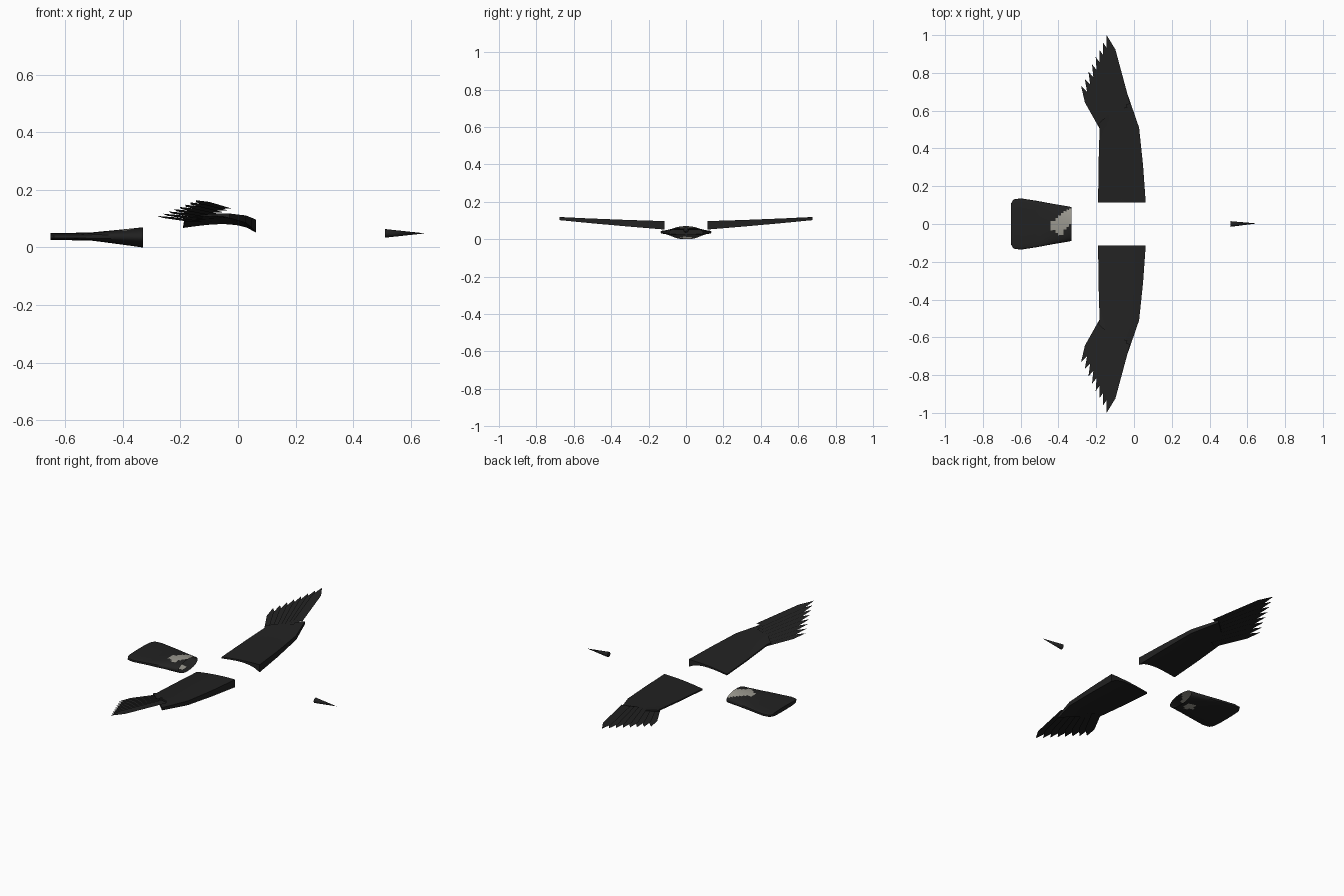
import bpy, math
from mathutils import Vector

old = bpy.data.objects.get("Cube")
if old:
    bpy.data.objects.remove(old, do_unlink=True)


def material(name, color):
    m = bpy.data.materials.new(name)
    m.use_nodes = True
    m.diffuse_color = (*color, 1)
    m.node_tree.nodes["Principled BSDF"].inputs["Base Color"].default_value = (*color, 1)
    return m


black = material("black_plumage", (0.016, 0.016, 0.016))
pale = material("pale_grey", (0.32, 0.31, 0.27))


def build(name, verts, faces, mats=(black,), smooth=False):
    mesh = bpy.data.meshes.new(name)
    mesh.from_pydata([tuple(v) for v in verts], [], faces)
    for m in mats:
        mesh.materials.append(m)
    ob = bpy.data.objects.new(name, mesh)
    bpy.context.collection.objects.link(ob)
    if smooth:
        bpy.ops.object.select_all(action="DESELECT")
        ob.select_set(True)
        bpy.context.view_layer.objects.active = ob
        bpy.ops.object.shade_smooth_by_angle(angle=math.radians(35))
    return ob


def loft(rings, cap_start, cap_end):
    n = len(rings[0])
    verts = [v for r in rings for v in r]
    faces = []
    for i in range(len(rings) - 1):
        for j in range(n):
            k = (j + 1) % n
            faces.append((i * n + j, i * n + k, (i + 1) * n + k, (i + 1) * n + j))
    if cap_start:
        faces.append(tuple(reversed(range(n))))
    if cap_end:
        faces.append(tuple(range(len(verts) - n, len(verts))))
    return verts, faces


# Arm of the wing: leading xy, trailing xy, leading top/bottom z, trailing z
STATIONS = [
    (0.062, 0.115, -0.19, 0.115, 0.097, 0.052, 0.068),
    (0.048, 0.31, -0.188, 0.31, 0.103, 0.068, 0.080),
    (0.027, 0.51, -0.182, 0.51, 0.111, 0.086, 0.094),
    (-0.03, 0.675, -0.19, 0.53, 0.118, 0.102, 0.098),
]
CHORD = 8


def wing_ring(s, side):
    lead, trail = Vector(s[:2]), Vector(s[2:4])
    top, low, back = s[4:]
    upper, under = [], []
    for i in range(CHORD + 1):
        t = i / CHORD
        p = lead.lerp(trail, t)
        z_top = top + (back + 0.008 - top) * t * t
        arch = 0.5 * (top - low) * math.sin(math.pi * t ** 0.7)
        z_low = min(low + (back - low) * t + arch, z_top - 0.006)
        upper.append((p.x, side * p.y, z_top))
        under.append((p.x, side * p.y, z_low))
    ring = upper + under[::-1]
    return ring if side > 0 else ring[::-1]


# Flight feathers: thin stacked blades, fanned along the hand
def feathers(name, side, count=8):
    verts, faces = [], []
    for i in range(count):
        t = i / (count - 1)
        base = Vector((-0.145, 0.49)).lerp(Vector((-0.045, 0.63)), t)
        tip = Vector((-0.28, 0.73)).lerp(Vector((-0.145, 1.0)), t)
        d = (tip - base).normalized()
        n = Vector((-d.y, d.x))
        w = 0.025
        shoulder = tip - d * 0.085
        outline = [base + n * w, base - n * w, shoulder - n * w, tip, shoulder + n * w]
        start = len(verts)
        for p in outline:
            verts.append((p.x, side * p.y, 0.107 + 0.033 * t + 0.08 * (p.y - 0.7)))
        ids = list(range(start, start + len(outline)))
        faces.append(ids if side > 0 else ids[::-1])
    build(name, verts, faces)


for side, label in ((1, "back"), (-1, "front")):
    v, f = loft([wing_ring(s, side) for s in STATIONS], True, True)
    build(label + "_wing", v, f, smooth=True)
    feathers(label + "_flight_feathers", side)

# Tail: round open rump flattening into a broad fan (x, half width, half height)
TAIL = [(-0.33, 0.09, 0.035), (-0.43, 0.107, 0.023), (-0.51, 0.122, 0.014),
        (-0.60, 0.136, 0.0125), (-0.638, 0.13, 0.0125), (-0.65, 0.11, 0.012)]
SEG, SUB = 40, 7
rings = []
for a, b in zip(TAIL, TAIL[1:]):
    last = b is TAIL[-1]
    for k in range(SUB + (1 if last else 0)):
        x, ry, rz = Vector(a).lerp(Vector(b), k / SUB)
        flat = min(1, (-0.33 - x) / 0.17)
        power = 1 - 0.55 * flat
        ring = []
        for j in range(SEG):
            c, s = math.cos(math.tau * j / SEG), math.sin(math.tau * j / SEG)
            zz = math.copysign(abs(s) ** power, s) if abs(s) > 1e-6 else 0
            ring.append((x, ry * c, 0.035 + 0.003 * flat + rz * zz))
        rings.append(ring)
v, f = loft(rings, False, True)
tail = build("tail", v, f, (black, pale), smooth=True)

# Pale patches on the rump
TOP_PATCH = [(-0.37, 0.07), (-0.33, 0.08), (-0.33, 0.01), (-0.385, -0.06),
             (-0.437, -0.03), (-0.437, 0.01), (-0.40, 0.04)]
LOW_PATCH = [(-0.35, 0.03), (-0.37, -0.03), (-0.43, -0.02), (-0.41, 0.035)]


def inside(x, y, poly):
    hit = False
    for (ax, ay), (bx, by) in zip(poly, poly[1:] + poly[:1]):
        if (ay > y) != (by > y) and x < ax + (y - ay) * (bx - ax) / (by - ay):
            hit = not hit
    return hit


for p in tail.data.polygons:
    c = p.center
    patch = TOP_PATCH if c.z > 0.037 else LOW_PATCH
    if inside(c.x, c.y, patch):
        p.material_index = 1

# Beak: slim pointed cone
SIDES = 12
beak = [(0.51, 0.015 * math.cos(math.tau * i / SIDES),
         0.049 + 0.015 * math.sin(math.tau * i / SIDES)) for i in range(SIDES)]
beak.append((0.65, 0.003, 0.049))
faces = [(i, (i + 1) % SIDES, SIDES) for i in range(SIDES)]
faces.append(tuple(reversed(range(SIDES))))
build("beak", beak, faces, smooth=True)
